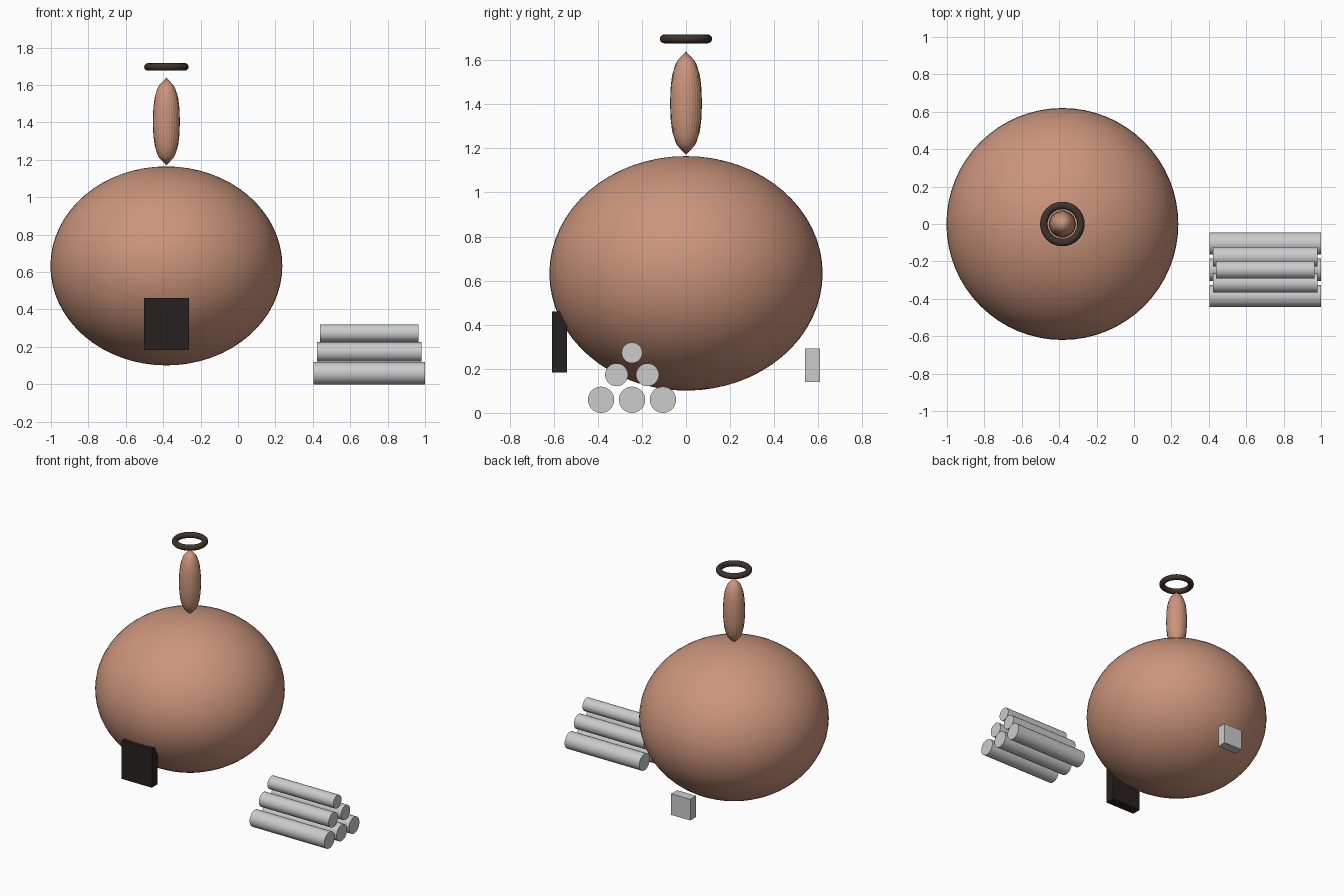
import bpy
from math import pi

if "Cube" in bpy.data.objects:
    bpy.data.objects.remove(bpy.data.objects["Cube"])

CX = -0.383  # oven axis


def material(name, r, g, b):
    m = bpy.data.materials.new(name)
    m.diffuse_color = (r, g, b, 1)
    m.use_nodes = True
    m.node_tree.nodes["Principled BSDF"].inputs["Base Color"].default_value = m.diffuse_color
    return m


clay = material("clay", 0.6, 0.3, 0.2)
soot = material("soot", 0.02, 0.015, 0.015)
iron = material("dark_iron", 0.05, 0.033, 0.025)


def finish(name, mat=None, smooth=None):
    ob = bpy.context.object
    ob.name = name
    if mat:
        ob.data.materials.append(mat)
    if smooth == "all":
        bpy.ops.object.shade_smooth()
    elif smooth == "angle":
        bpy.ops.object.shade_smooth_by_angle(angle=pi / 6)
    return ob


def box(name, x, y, z, mat=None):
    """Box from (min, max) ranges."""
    rng = (x, y, z)
    bpy.ops.mesh.primitive_cube_add(size=1, location=[(a + b) / 2 for a, b in rng])
    bpy.context.object.scale = [b - a for a, b in rng]
    bpy.ops.object.transform_apply(location=False, rotation=False, scale=True)
    return finish(name, mat)


# Squashed round oven body
bpy.ops.mesh.primitive_uv_sphere_add(segments=64, ring_count=32, radius=1,
                                     location=(CX, 0, 0.633))
bpy.context.object.scale = (0.62, 0.62, 0.532)
bpy.ops.object.transform_apply(location=False, rotation=False, scale=True)
finish("oven_body", clay, "all")

# Chimney: subdivided cylinder, tapering at both ends
bpy.ops.mesh.primitive_cylinder_add(vertices=32, radius=0.077, depth=0.489,
                                    location=(CX, 0, 1.405))
chimney = finish("chimney", clay, "all")
sub = chimney.modifiers.new("soften", "SUBSURF")
sub.levels = sub.render_levels = 2

# Ring above the chimney
bpy.ops.mesh.primitive_torus_add(major_segments=48, minor_segments=12,
                                 major_radius=0.099, minor_radius=0.02,
                                 location=(CX, 0, 1.697))
finish("chimney_rim", iron, "all")

# Fire opening at the front, small vent at the back
box("fire_opening", (CX - 0.12, CX + 0.12), (-0.607, -0.539), (0.184, 0.461), soot)
box("back_vent", (CX - 0.076, CX + 0.076), (0.539, 0.607), (0.141, 0.293))

# Stacked logs: (count, z, radius, length) per row
for row, (n, z, r, length) in enumerate([(3, 0.0595, 0.0595, 0.596),
                                         (2, 0.173, 0.052, 0.557),
                                         (1, 0.273, 0.047, 0.525)]):
    for i in range(n):
        y = -0.245 + (i - (n - 1) / 2) * 0.1405
        bpy.ops.mesh.primitive_cylinder_add(vertices=32, radius=r, depth=length,
                                            location=(0.702, y, z),
                                            rotation=(0, pi / 2, 0))
        finish(f"log_{row + 1}_{i + 1}", None, "angle")
